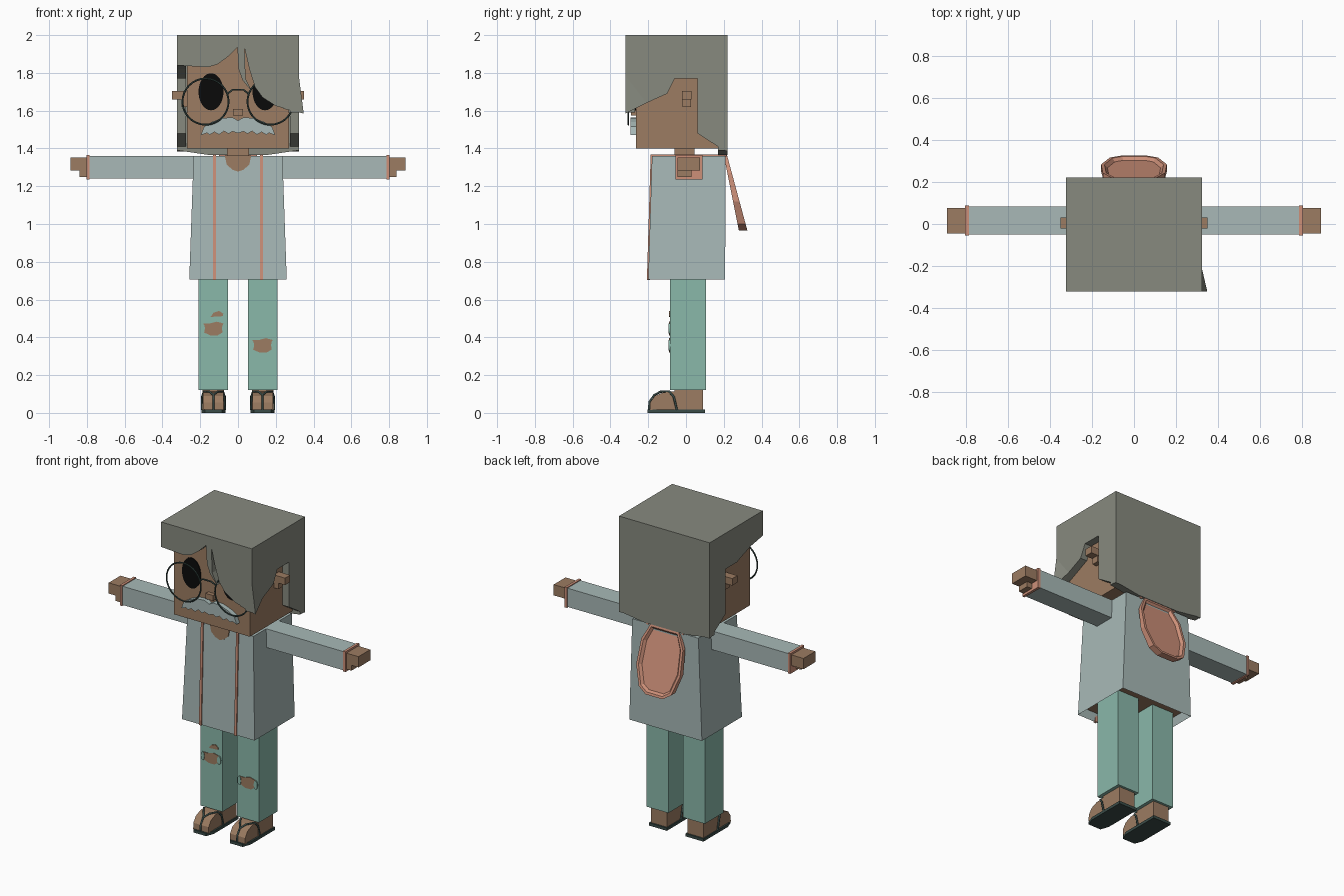
import bpy, bmesh, math
from mathutils import Matrix

cube = bpy.data.objects.get("Cube")
if cube:
    bpy.data.objects.remove(cube)


def material(name, rgb):
    lin = [(c / 255 / 12.92) if c < 11 else ((c / 255 + 0.055) / 1.055) ** 2.4 for c in rgb]
    m = bpy.data.materials.new(name)
    m.use_nodes = True
    m.diffuse_color = (*lin, 1)
    m.node_tree.nodes["Principled BSDF"].inputs["Base Color"].default_value = (*lin, 1)
    return m


HAIR = material("hair grey", (135, 138, 127))
SKIN = material("skin brown", (156, 124, 98))
COAT = material("pale blue grey", (168, 185, 183))
TEAL = material("trouser teal", (138, 184, 170))
SALMON = material("salmon trim", (205, 144, 121))
DARK = material("dark green grey", (58, 76, 72))
BLACK = material("eye black", (10, 10, 10))


def finish(bm, name, *mats):
    bmesh.ops.recalc_face_normals(bm, faces=bm.faces)
    me = bpy.data.meshes.new(name)
    bm.to_mesh(me)
    bm.free()
    for m in mats:
        me.materials.append(m)
    ob = bpy.data.objects.new(name, me)
    bpy.context.scene.collection.objects.link(ob)
    return ob


def taper(x0, x1, y0, y1, z0, z1, top=None):
    """Box with an optional different top rectangle."""
    bm = bmesh.new()
    a, b, c, d = top or (x0, x1, y0, y1)
    lo = [bm.verts.new(p) for p in ((x0, y0, z0), (x1, y0, z0), (x1, y1, z0), (x0, y1, z0))]
    hi = [bm.verts.new(p) for p in ((a, c, z1), (b, c, z1), (b, d, z1), (a, d, z1))]
    bm.faces.new(lo)
    bm.faces.new(hi)
    for i in range(4):
        j = (i + 1) % 4
        bm.faces.new((lo[i], lo[j], hi[j], hi[i]))
    bmesh.ops.recalc_face_normals(bm, faces=bm.faces)
    return bm


def box(name, mat, *dims, top=None):
    return finish(taper(*dims, top=top), name, mat)


def prism(name, mat, axis, pts, lo, hi):
    """Profile extruded along an axis; profile is the other two axes in order."""
    def put(p, t):
        return {"x": (t, *p), "y": (p[0], t, p[1]), "z": (*p, t)}[axis]
    bm = bmesh.new()
    a = [bm.verts.new(put(p, lo)) for p in pts]
    b = [bm.verts.new(put(p, hi)) for p in pts]
    bm.faces.new(a)
    bm.faces.new(b)
    for i in range(len(pts)):
        j = (i + 1) % len(pts)
        bm.faces.new((a[i], a[j], b[j], b[i]))
    return finish(bm, name, mat)


def wire(name, mat, pts, radius):
    cu = bpy.data.curves.new(name, "CURVE")
    cu.dimensions = "3D"
    cu.bevel_depth = radius
    cu.bevel_resolution = 1
    sp = cu.splines.new("POLY")
    sp.points.add(len(pts) - 1)
    for p, co in zip(sp.points, pts):
        p.co = (*co, 1)
    cu.materials.append(mat)
    ob = bpy.data.objects.new(name, cu)
    bpy.context.scene.collection.objects.link(ob)


def ellipse(cx, cz, rx, rz, n=32):
    return [(cx + rx * math.cos(2 * math.pi * i / n), cz + rz * math.sin(2 * math.pi * i / n))
            for i in range(n)]


def mirrored(half):
    return half + [(-x, z) for x, z in reversed(half) if x > 0]


# Head and neck
box("head", SKIN, -.27, .27, -.265, .17, 1.4, 1.95)
box("neck", SKIN, -.058, .058, -.06, .045, 1.3, 1.42)
box("nose", SKIN, -.026, .026, -.292, -.26, 1.575, 1.61)

# Hair: top slab, fringe, sides, back
box("hair_top", HAIR, -.322, .322, -.32, .22, 1.94, 2)
prism("hair_fringe", HAIR, "y", [
    (-.322, 1.99), (-.322, 1.84), (-.24, 1.835), (-.16, 1.83), (-.11, 1.845), (-.06, 1.88),
    (-.003, 1.935), (.003, 1.82), (.025, 1.76), (.075, 1.70), (.04, 1.77), (.035, 1.93),
    (.06, 1.82), (.09, 1.725), (.13, 1.67), (.2, 1.625), (.322, 1.59), (.322, 1.99)], -.32, -.27)
BACK = [(.06, 1.77), (.06, 1.48), (.2, 1.39), (.22, 1.385), (.22, 1.99), (-.32, 1.99)]
prism("hair_left", HAIR, "x", BACK + [
    (-.32, 1.59), (-.2, 1.645), (-.1, 1.69), (-.06, 1.77)], .275, .322)
prism("hair_right", HAIR, "x", BACK + [
    (-.32, 1.84), (-.2, 1.82), (-.11, 1.79), (-.06, 1.77)], -.322, -.275)
prism("hair_back", HAIR, "y", [
    (-.322, 1.99), (-.322, 1.39), (-.15, 1.365), (.15, 1.365), (.322, 1.39), (.322, 1.99)], .17, .22)
bm = bmesh.new()
for co in ((.348, -.32, 1.585), (.32, -.32, 1.8), (.32, -.2, 1.645), (.24, -.32, 1.61), (.3, -.27, 1.61)):
    bm.verts.new(co)
bmesh.ops.convex_hull(bm, input=bm.verts)
finish(bm, "hair_tip", HAIR)

# Face details and arms, mirrored by side
for s, side in ((1, "left"), (-1, "right")):
    def sx(a, b):
        return min(s * a, s * b), max(s * a, s * b)

    prism(side + "_eye", BLACK, "y", ellipse(s * .143, 1.7, .066, .098), -.27, -.263)
    prism(side + "_ear", SKIN, "x", [(-.022, 1.66), (.03, 1.66), (.03, 1.705), (-.022, 1.705)], *sx(.26, .35))
    box(side + "_ear_lobe", SKIN, *sx(.26, .3), -.018, .026, 1.62, 1.67)

    bpy.ops.mesh.primitive_torus_add(location=(s * .172, -.305, 1.648), rotation=(math.pi / 2, 0, 0),
                                     major_radius=.122, minor_radius=.005,
                                     major_segments=32, minor_segments=6)
    ring = bpy.context.object
    ring.name = side + "_lens_ring"
    ring.data.materials.append(DARK)
    bpy.ops.object.shade_smooth_by_angle()

    box(side + "_sleeve", COAT, *sx(.2, .79), -.05, .082, 1.24, 1.36)
    box(side + "_cuff", SALMON, *sx(.785, .802), -.055, .087, 1.235, 1.365)
    box(side + "_hand", SKIN, *sx(.79, .888), -.045, .075, 1.284, 1.353)
    box(side + "_thumb", SKIN, *sx(.79, .838), -.045, .03, 1.25, 1.29)

    # Coat edging running up the front and over the shoulder
    x0, x1 = sx(.117, .133)
    box(side + "_coat_trim", SALMON, x0, x1, -.207, -.19, .703, 1.366, top=(x0, x1, -.187, -.17))
    box(side + "_shoulder_trim", SALMON, x0, x1, -.187, .215, 1.355, 1.367)

    # Leg, foot and sandal
    box(side + "_trouser_leg", TEAL, *sx(.052, .208), -.085, .105, .12, .85)
    x0, x1 = sx(.073, .187)
    c = s * .13
    box(side + "_heel", SKIN, x0, x1, -.06, .09, .015, .125)
    prism(side + "_toes", SKIN, "x", [
        (-.05, .015), (-.05, .115), (-.12, .108), (-.165, .09), (-.19, .055), (-.192, .015)], x0 + .003, x1 - .003)
    prism(side + "_sole", DARK, "z", [
        (c - .064, .1), (c + .064, .1), (c + .064, -.15), (c + .045, -.203), (c - .045, -.203),
        (c - .064, -.15)], 0, .018)
    for k in (-1, 1):
        wire(side + "_strap", DARK, [
            (c, -.197, .015), (c, -.193, .06), (c, -.168, .095), (c + k * .02, -.135, .112),
            (c + k * .05, -.09, .114), (c + k * .06, -.065, .085), (c + k * .061, -.048, .015)], .006)

wire("glasses_bridge", DARK, [(-.055, -.305, 1.69), (-.03, -.316, 1.71), (.03, -.316, 1.71),
                              (.055, -.305, 1.69)], .005)

# Moustache with a ragged lower edge
prism("moustache", COAT, "y", mirrored([
    (0, 1.548), (.03, 1.565), (.085, 1.56), (.14, 1.54), (.18, 1.515), (.197, 1.47), (.165, 1.482),
    (.15, 1.472), (.125, 1.487), (.1, 1.473), (.075, 1.492), (.05, 1.478), (.03, 1.49), (0, 1.48)]), -.295, -.262)

# Coat body, hollowed from below
bm = taper(-.258, .258, -.2, .207, .705, 1.36, top=(-.235, .235, -.18, .21))
floor = [f for f in bm.faces if f.normal.z < -.9]
bmesh.ops.inset_region(bm, faces=floor, thickness=.022)
floor[0].material_index = 1
bmesh.ops.translate(bm, verts=floor[0].verts, vec=(0, 0, .05))
finish(bm, "coat", COAT, SKIN)
prism("neckline", SKIN, "y", [(-.07, 1.362), (-.06, 1.315), (-.03, 1.288), (0, 1.277), (.03, 1.288),
                              (.06, 1.315), (.07, 1.362)], -.187, -.179)

# Hood hanging down the back, with a dished outer face
outline = mirrored([(.1, 1.365), (.148, 1.27), (.156, 1.12), (.115, 1.0), (.06, .965)])
bm = bmesh.new()
inner = [bm.verts.new((x, .2 + (1.365 - z) * .2, z)) for x, z in outline]
outer = [bm.verts.new((x, .217 + (1.365 - z) * .27, z)) for x, z in outline]
bm.faces.new(inner)
dish = bm.faces.new(outer)
for i in range(len(outline)):
    j = (i + 1) % len(outline)
    bm.faces.new((inner[i], inner[j], outer[j], outer[i]))
bmesh.ops.recalc_face_normals(bm, faces=bm.faces)
bmesh.ops.inset_region(bm, faces=[dish], thickness=.016)
bmesh.ops.inset_region(bm, faces=[dish], thickness=.014, depth=-.016)
finish(bm, "hood", SALMON)

# Ripped knees: skin patches with frayed cloth flaps at each end
for name, cx, cz, r, h in (("right_knee_rip", -.13, .447, .058, .036), ("left_knee_rip", .13, .358, .058, .038)):
    prism(name, SKIN, "y", [(cx - r, cz + h * .7), (cx - r, cz - h * .5), (cx - r * .3, cz - h),
                            (cx + r * .4, cz - h), (cx + r, cz - h * .4), (cx + r, cz + h * .7),
                            (cx + r * .3, cz + h), (cx - r * .4, cz + h * .7)], -.089, -.083)
    for k in (-1, 1):
        prism(name + "_flap", TEAL, "y", ellipse(cx + k * r, cz, .013, h * .75, 10), -.092, -.084)
prism("right_thigh_rip", SKIN, "y", [(-.145, .508), (-.08, .512), (-.078, .525), (-.1, .54), (-.13, .53)],
      -.089, -.083)
